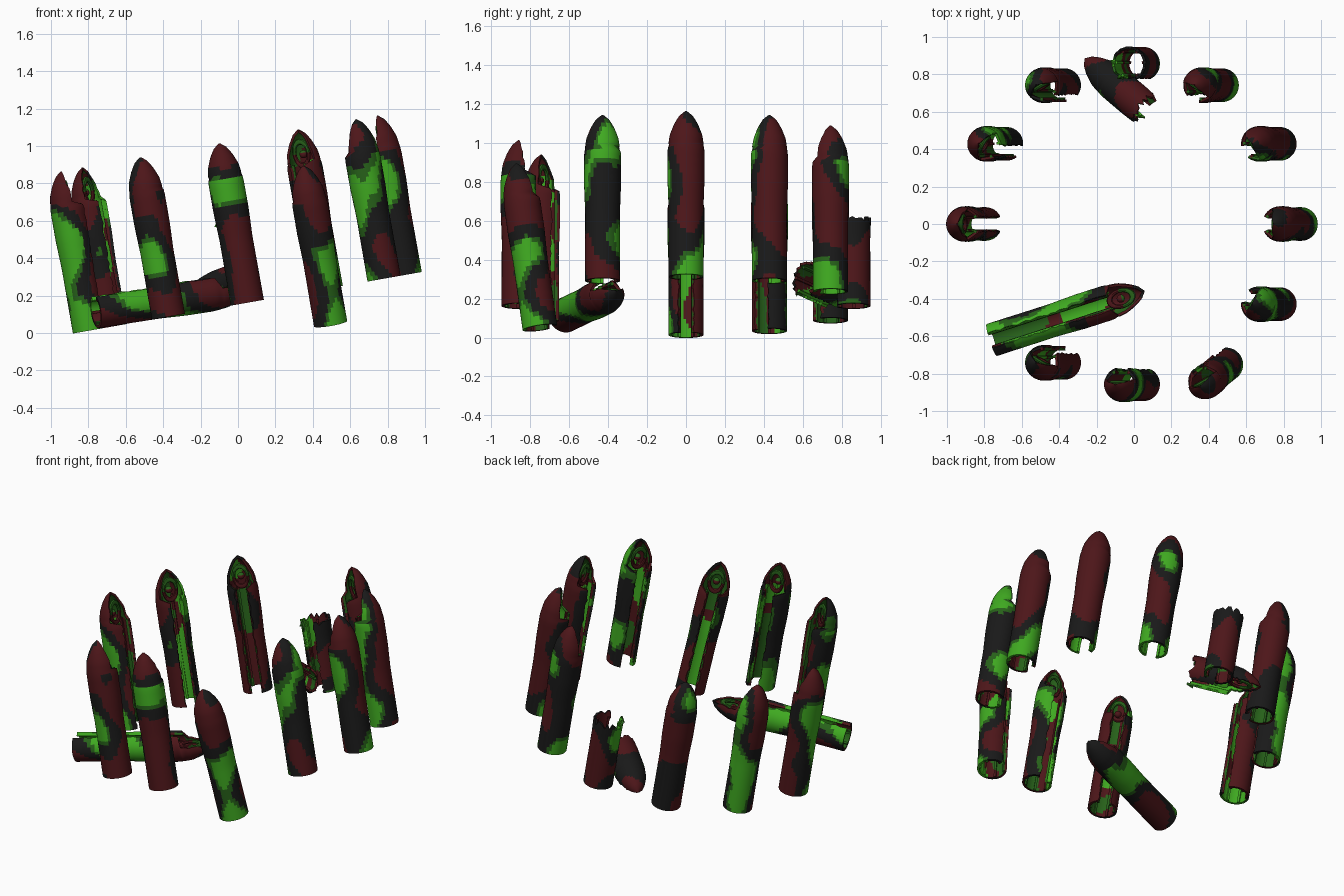
import bpy, bmesh, math, random
from mathutils import Matrix, Vector, noise

cube = bpy.data.objects.get("Cube")
if cube:
    bpy.data.objects.remove(cube)

random.seed(4)
HEIGHT, LIP_TOP, BREAK = 0.865, 0.68, 0.44
PROFILE = [(0, .09), (.35, .089), (.5, .095), (.66, .095), (.74, .084),
           (.80, .06), (.84, .035), (HEIGHT, .004)]


def material(name, colour):
    mat = bpy.data.materials.new(name)
    mat.diffuse_color = (*colour, 1)
    mat.use_nodes = True
    shader = mat.node_tree.nodes["Principled BSDF"]
    shader.inputs["Base Color"].default_value = (*colour, 1)
    shader.inputs["Roughness"].default_value = 0.7
    return mat


MATERIALS = [material("charcoal", (.01, .01, .01)), material("dark_red", (.075, .008, .01)),
             material("moss", (.02, .12, .01)), material("green", (.05, .4, .015))]
parts = []


def radius(h):
    for (a, ra), (b, rb) in zip(PROFILE, PROFILE[1:]):
        if h <= b:
            return ra + (rb - ra) * (h - a) / (b - a)
    return PROFILE[-1][1]


def blotch(point, seed):
    """Pick a paint slot from soft noise, with redder tips."""
    v = noise.noise(Vector((point.x * 5, point.y * 5, point.z * 3.5 + seed * 7.3)))
    if point.z > LIP_TOP:
        v += 0.15
    return 1 if v > 0.14 else 3 if v < -0.32 else 2 if v < -0.22 else 0


def finish(bm, name, matrix):
    mesh = bpy.data.meshes.new(name)
    bm.to_mesh(mesh)
    bm.free()
    for mat in MATERIALS:
        mesh.materials.append(mat)
    obj = bpy.data.objects.new(name, mesh)
    bpy.context.collection.objects.link(obj)
    obj.matrix_world = matrix
    parts.append(obj)
    return obj


def shell(name, matrix, low, high, seed):
    """Bullet-shaped tube whose slot (local +x) widens above the lips."""
    bm = bmesh.new()
    rows, cols = 36, 30
    grid = []
    for j in range(rows + 1):
        h = low + (high - low) * j / rows
        gap = math.radians(25 if h < LIP_TOP else 72)
        gap += random.uniform(-.05, .09)
        broken = (j == 0 and low > 0) or (j == rows and high < HEIGHT)
        row = []
        for i in range(cols + 1):
            a = gap + (math.tau - 2 * gap) * i / cols
            z = h + (random.uniform(-.02, .02) if broken else 0)
            r = radius(h)
            row.append(bm.verts.new((r * math.cos(a), r * math.sin(a), z)))
        grid.append(row)
    for lower, upper in zip(grid, grid[1:]):
        for i in range(cols):
            face = bm.faces.new((lower[i], lower[i + 1], upper[i + 1], upper[i]))
            face.material_index = blotch(face.calc_center_median(), seed)
    bmesh.ops.translate(bm, verts=bm.verts, vec=(0, 0, -low))
    obj = finish(bm, name, matrix)
    wall = obj.modifiers.new("wall", 'SOLIDIFY')
    wall.thickness, wall.offset = 0.014, -1
    wall.material_offset = 1


def ribs(name, matrix, low, high, seed):
    """Upright rails on the slot edges and inside the wall."""
    bm = bmesh.new()
    top = min(high - .02, LIP_TOP)
    for angle in (-150, -95, -32, 32, 95, 150):
        place = (Matrix.Rotation(math.radians(angle), 4, 'Z')
                 @ Matrix.Translation((.074, 0, (low + top) / 2))
                 @ Matrix.Diagonal((.016, .014, top - low, 1)))
        bmesh.ops.create_cube(bm, size=1, matrix=place)
    bmesh.ops.subdivide_edges(bm, edges=[e for e in bm.edges if e.calc_length() > .1],
                              cuts=12, use_grid_fill=True)
    for face in bm.faces:
        face.material_index = min(3, blotch(face.calc_center_median(), seed) + 1)
    bmesh.ops.translate(bm, verts=bm.verts, vec=(0, 0, -low))
    finish(bm, name, matrix)


def hatch(name, matrix, low):
    """Oval collar with a knob, set into the head of the tube."""
    bm = bmesh.new()
    count, sides = 20, 8
    rings = []
    for i in range(count):
        a = math.tau * i / count
        ring = []
        for k in range(sides):
            b = math.tau * k / sides
            r = .043 + .011 * math.cos(b)
            ring.append(bm.verts.new((.01 + .011 * math.sin(b), r * math.cos(a),
                                      .735 + 1.5 * r * math.sin(a))))
        rings.append(ring)
    for i in range(count):
        here, there = rings[i], rings[(i + 1) % count]
        for k in range(sides):
            n = (k + 1) % sides
            bm.faces.new((here[k], here[n], there[n], there[k]))
    bmesh.ops.create_uvsphere(bm, u_segments=12, v_segments=8, radius=.022,
                              matrix=Matrix.Translation((-.01, 0, .73)))
    bmesh.ops.recalc_face_normals(bm, faces=bm.faces)
    for face in bm.faces:
        face.material_index = 2 if face.calc_center_median().z > .74 else 1
    bmesh.ops.translate(bm, verts=bm.verts, vec=(0, 0, -low))
    finish(bm, name, matrix)


def pillar(name, matrix, seed, low=0, high=HEIGHT):
    shell(name + "_shell", matrix, low, high, seed)
    ribs(name + "_ribs", matrix, low, high, seed)
    if high == HEIGHT:
        hatch(name + "_hatch", matrix, low)


def aim(base, tip, opening):
    """Frame at base with z toward tip and the slot toward opening."""
    z = (Vector(tip) - Vector(base)).normalized()
    y = z.cross(Vector(opening)).normalized()
    x = y.cross(z)
    return Matrix.Translation(base) @ Matrix((x, y, z)).transposed().to_4x4()


# Ring of standing pillars on a tilted ground plane
ground = Matrix.Translation((.05, 0, .162)) @ Matrix.Rotation(math.radians(-10), 4, 'Y')
BROKEN, FALLEN, LEANING = 3, 7, 10
for n in range(12):
    if n in (FALLEN, LEANING):
        continue
    spot = (ground @ Matrix.Rotation(n * math.tau / 12, 4, 'Z')
            @ Matrix.Translation((.857, 0, 0)) @ Matrix.Rotation(math.pi, 4, 'Z'))
    if n == BROKEN:
        pillar("pillar_stump", spot, n, high=BREAK)
    else:
        pillar(f"standing_pillar_{n}", spot, n)

# Displaced pillars
pillar("fallen_pillar", aim((-.76, -.62, .115), (.05, -.36, .24), (0, 0, 1)), FALLEN)
pillar("leaning_pillar", aim((.495, -.75, .05), (.35, -.87, .89), (-.5, .87, 0)), LEANING)
pillar("broken_pillar_top", aim((.05, .62, .3), (-.27, .89, .18), (0, 0, -1)), 17, low=BREAK)

# Bake walls and smooth the curved surfaces
bpy.ops.object.select_all(action='DESELECT')
for obj in parts:
    obj.select_set(True)
bpy.context.view_layer.objects.active = parts[0]
bpy.ops.object.convert(target='MESH')
bpy.ops.object.shade_smooth_by_angle(angle=math.radians(35))
